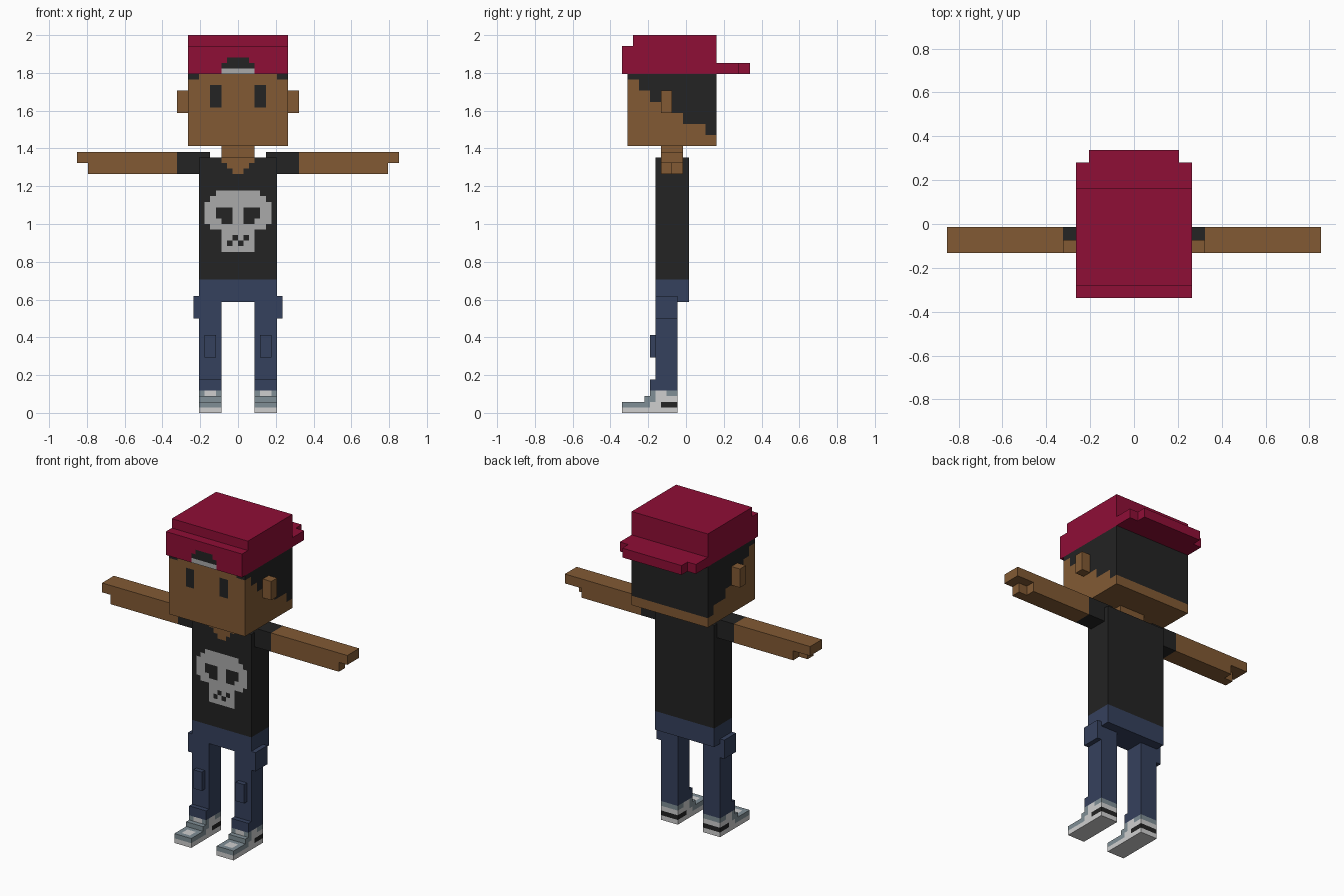
import bpy, bmesh
from mathutils import Vector

if "Cube" in bpy.data.objects:
    bpy.data.objects.remove(bpy.data.objects["Cube"])

U = 1 / 34  # size of one block cell; all coordinates below are in cells


def srgb(*rgb):
    lin = [(c / 255 / 12.92) if c < 10 else ((c / 255 + 0.055) / 1.055) ** 2.4 for c in rgb]
    return (*lin, 1)


MATS = {}
for mat_name, col in {
    "skin": (130, 90, 52), "black": (35, 35, 35), "cap_red": (143, 14, 54),
    "denim": (53, 65, 93), "bone_grey": (170, 170, 170),
    "shoe_grey": (128, 143, 150), "shoe_white": (207, 207, 207),
}.items():
    MATS[mat_name] = bpy.data.materials.new(mat_name)
    MATS[mat_name].diffuse_color = srgb(*col)


def part(name, boxes, mats, rule=None, mirror=False):
    """Boxes given as (x0, x1, y0, y1, z0, z1); a rule cuts them into cells and
    returns the material name for a face centre and normal."""
    bm = bmesh.new()
    for b in boxes:
        piece = bmesh.new()
        bmesh.ops.create_cube(piece, size=1)
        lo, hi = Vector(b[0::2]), Vector(b[1::2])
        for v in piece.verts:
            v.co = Vector([l + (c + 0.5) * (h - l) for c, l, h in zip(v.co, lo, hi)])
        if rule:
            for axis in range(3):
                normal = Vector([float(i == axis) for i in range(3)])
                for k in range(1, round(hi[axis] - lo[axis])):
                    bmesh.ops.bisect_plane(
                        piece, geom=piece.verts[:] + piece.edges[:] + piece.faces[:],
                        plane_co=normal * (lo[axis] + k), plane_no=normal)
        tmp = bpy.data.meshes.new("tmp")
        piece.to_mesh(tmp)
        piece.free()
        bm.from_mesh(tmp)
        bpy.data.meshes.remove(tmp)
    bm.normal_update()
    if rule:
        for f in bm.faces:
            f.material_index = mats.index(rule(f.calc_center_median(), f.normal))
    bmesh.ops.scale(bm, vec=(U, U, U), verts=bm.verts)
    me = bpy.data.meshes.new(name)
    bm.to_mesh(me)
    bm.free()
    for m in mats:
        me.materials.append(MATS[m])
    ob = bpy.data.objects.new(name, me)
    bpy.context.collection.objects.link(ob)
    if mirror:
        ob.modifiers.new("mirror", "MIRROR")
    return ob


# Head: stepped hairline on the sides, hair at the back, eyes on the front
def head_rule(c, n):
    if n.y < -0.5:
        eye = 3 < abs(c.x) < 5 and 55 < c.z < 59
        corner = abs(c.x) > 7 and c.z > 60
        return "black" if eye or corner else "skin"
    if n.y > 0.5:
        return "black" if c.z > 50 else "skin"
    if abs(n.x) > 0.5:
        steps = [(-8.5, 60), (-6.5, 58), (-4.5, 56), (-2.5, 56), (-0.5, 54), (3.5, 52), (5.5, 50)]
        line = next(z for y, z in steps if c.y < y)
        return "black" if c.z > line else "skin"
    return "black" if n.z > 0 else "skin"


part("head", [(-9, 9, -10.5, 5.5, 48, 61)], ["skin", "black"], head_rule)
part("ear", [(9, 11, -4.5, -2.5, 54, 58)], ["skin"], mirror=True)
part("neck", [(-3, 3, -4.5, -0.5, 46, 48)], ["skin"])


# Backwards cap: crown, front band with strap opening, stepped brim at the back
def band_rule(c, n):
    if n.y < -0.5:
        if abs(c.x) < 3 and c.z < 62:
            return "bone_grey"
        if abs(c.x) < (3 if c.z < 63 else 2) and c.z < 64:
            return "black"
    return "cap_red"


part("cap_crown", [(-9, 9, -9.5, 5.5, 61, 68)], ["cap_red"])
part("cap_band", [(-9, 9, -11.5, -9.5, 61, 66)], ["cap_red", "black", "bone_grey"], band_rule)
part("cap_brim", [(-9, 9, 5.5, 9.5, 61, 63), (-7, 7, 9.5, 11.5, 61, 63)], ["cap_red"])

# Shirt: stepped neckline and a pixel skull on the chest
SKULL = [
    "..########..",
    ".##########.",
    "############",
    "##...##...##",
    "##...##...##",
    "###..##..###",
    ".##########.",
    "...######...",
    "...##.#.#...",
    "...#.#.##...",
    "...######...",
]


def shirt_rule(c, n):
    if n.y < -0.5:
        if abs(c.x) < (3 if c.z > 45 else 2 if c.z > 44 else 1) and c.z > 43:
            return "skin"
        row, column = int(40 - c.z), int(c.x + 6)
        if c.z < 40 and row < 11 and abs(c.x) < 6 and SKULL[row][column] == "#":
            return "bone_grey"
    return "black"


part("shirt", [(-7, 7, -5.5, 0.5, 24, 46)], ["black", "skin", "bone_grey"], shirt_rule)

# Arms: sleeve, forearm, and a hand with fingers and thumb
part("sleeve", [(5, 11, -4.5, -0.5, 43, 47)], ["black"], mirror=True)
part("arm", [(11, 25, -4.5, -0.5, 43, 47)], ["skin"], mirror=True)
part("hand", [(25, 29, -4.5, -0.5, 45, 47), (25, 27, -4.5, -2.5, 43, 45)], ["skin"], mirror=True)

# Trousers: hips, legs, side pockets, knee patches, cuffs
part("hips", [(-7, 7, -5.5, 0.5, 20, 24)], ["denim"])
part("leg", [(3, 7, -5.5, -1.5, 4, 20)], ["denim"], mirror=True)
part("side_pocket", [(7, 8, -5.5, -1.5, 17, 21)], ["denim"], mirror=True)
part("knee_patch", [(4, 6, -6.5, -5.5, 10, 14)], ["denim"], mirror=True)
part("cuff", [(3, 7, -6.5, -5.5, 4, 6)], ["denim"], mirror=True)


# Shoes: white sole, grey upper, black heel stripe, white laces
def shoe_rule(c, n):
    middle = 4 < c.x < 6
    if n.z < -0.5:
        return "shoe_white"
    if n.z > 0.5:
        return "shoe_white" if middle and -10.5 < c.y < -8.5 else "shoe_grey"
    if c.z < 1:
        return "shoe_white"
    if n.y < -0.5:
        return "shoe_white" if middle and c.z > 3 else "shoe_grey"
    if c.z < 2:
        return "shoe_grey" if c.y < -6.5 else "shoe_white" if c.y < -4.5 else "black"
    if c.z < 3:
        return "shoe_grey" if c.y < -5.5 else "shoe_white"
    return "shoe_white" if -5.5 < c.y < -3.5 else "shoe_grey"


part("shoe", [(3, 7, -11.5, -1.5, 0, 2), (3, 7, -7.5, -1.5, 2, 3), (3, 7, -6.5, -1.5, 3, 4)],
     ["shoe_grey", "shoe_white", "black"], shoe_rule, mirror=True)

for m in bpy.data.materials:
    if m.users and not m.is_grease_pencil:
        m.use_nodes = True
        m.node_tree.nodes["Principled BSDF"].inputs["Base Color"].default_value = m.diffuse_color
